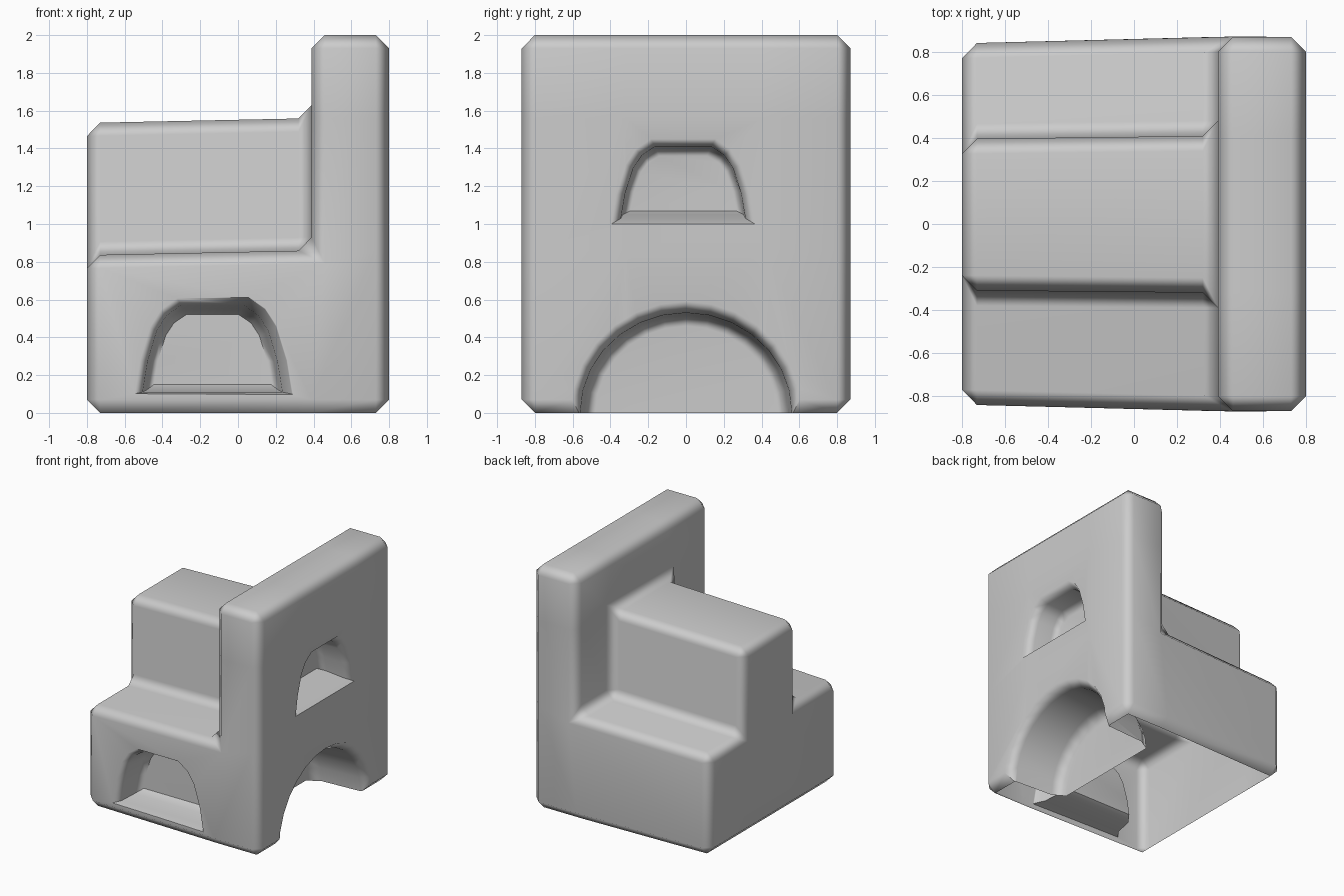
import bpy, bmesh, math
from mathutils import Vector

if "Cube" in bpy.data.objects:
    bpy.data.objects.remove(bpy.data.objects["Cube"])


def make_object(name, bm):
    bmesh.ops.recalc_face_normals(bm, faces=bm.faces[:])
    mesh = bpy.data.meshes.new(name)
    bm.to_mesh(mesh)
    bm.free()
    ob = bpy.data.objects.new(name, mesh)
    bpy.context.collection.objects.link(ob)
    return ob


def apply_modifier(ob, mod):
    bpy.context.view_layer.objects.active = ob
    bpy.ops.object.modifier_apply(modifier=mod.name)


# Stepped body: boundary of the filled cells in a coarse grid
xs = [-0.8, 0.39, 0.8]
ys = [-0.87, -0.32, 0.41, 0.87]
zs = [0.0, 0.86, 1.56, 2.0]


def filled(i, j, k):
    if not (0 <= i < 2 and 0 <= j < 3 and 0 <= k < 3):
        return False
    return i == 1 or k == 0 or (k == 1 and j == 1)


bm = bmesh.new()
for i in range(2):
    for j in range(3):
        for k in range(3):
            if not filled(i, j, k):
                continue
            for axis in range(3):
                for side in (0, 1):
                    n = [i, j, k]
                    n[axis] += 2 * side - 1
                    if filled(*n):
                        continue
                    quad = []
                    for a, b in ((0, 0), (1, 0), (1, 1), (0, 1)):
                        c = [i, j, k]
                        c[axis] += side
                        c[(axis + 1) % 3] += a
                        c[(axis + 2) % 3] += b
                        quad.append(bm.verts.new((xs[c[0]], ys[c[1]], zs[c[2]])))
                    bm.faces.new(quad)
bmesh.ops.remove_doubles(bm, verts=bm.verts[:], dist=0.001)
# Slight taper towards the stepped end
for v in bm.verts:
    if v.co.x < 0:
        v.co.y *= 0.965
        if v.co.z > 0.1:
            v.co.z -= 0.025
body = make_object("stepped_body", bm)
bev = body.modifiers.new("rounding", 'BEVEL')
bev.width = 0.07
bev.segments = 1
bev.limit_method = 'ANGLE'
bev.angle_limit = math.radians(40)
apply_modifier(body, bev)


# Recesses: profile lofted inward along rings of (depth, half width, base z, height)
def cut_recess(name, profile, rings, place):
    bm = bmesh.new()
    loops = [[bm.verts.new(place(u * w, z + v * h, d)) for u, v in profile]
             for d, w, z, h in rings]
    n = len(profile)
    for a, b in zip(loops, loops[1:]):
        for i in range(n):
            bm.faces.new((a[i], a[(i + 1) % n], b[(i + 1) % n], b[i]))
    bm.faces.new(loops[0])
    bm.faces.new(loops[-1])
    cutter = make_object(name, bm)
    cutter.hide_render = True
    mod = body.modifiers.new(name, 'BOOLEAN')
    mod.operation = 'DIFFERENCE'
    mod.solver = 'EXACT'
    mod.object = cutter
    apply_modifier(body, mod)
    bpy.data.objects.remove(cutter)


half = [(1, 0), (0.93, 0.35), (0.8, 0.7), (0.66, 0.88), (0.45, 1)]
niche = half + [(-u, v) for u, v in reversed(half)]
arch = [(math.cos(math.pi * i / 14), math.sin(math.pi * i / 14)) for i in range(15)]
arch = [(1, -0.2)] + arch + [(-1, -0.2)]

cut_recess("front_niche", niche,
           [(-0.06, 0.46, 0.08, 0.58), (0.0, 0.42, 0.1, 0.51),
            (0.07, 0.37, 0.11, 0.46), (0.21, 0.35, 0.12, 0.43), (0.27, 0.31, 0.15, 0.37)],
           lambda s, z, d: Vector((-0.135 + s, -0.857 + d, z)))
cut_recess("side_niche", niche,
           [(-0.06, 0.43, 0.97, 0.52), (0.0, 0.38, 1.0, 0.45),
            (0.07, 0.33, 1.03, 0.38), (0.21, 0.32, 1.05, 0.35), (0.27, 0.28, 1.07, 0.29)],
           lambda s, z, d: Vector((0.8 - d, -0.015 + s, z)))
cut_recess("side_arch", arch,
           [(-0.06, 0.66, 0, 0.64), (0.0, 0.61, 0, 0.59),
            (0.08, 0.56, 0, 0.53), (0.42, 0.54, 0, 0.52), (0.52, 0.48, 0, 0.46)],
           lambda s, z, d: Vector((0.8 - d, s, z)))

# Open underside
bm = bmesh.new()
bm.from_mesh(body.data)
bm.normal_update()
under = [f for f in bm.faces if f.normal.z < -0.9 and f.calc_center_median().z < 0.03]
bmesh.ops.delete(bm, geom=under, context='FACES')
bm.to_mesh(body.data)
bm.free()

# Soft shading
bpy.ops.object.select_all(action='DESELECT')
body.select_set(True)
bpy.context.view_layer.objects.active = body
bpy.ops.object.shade_smooth_by_angle(angle=math.radians(60))
wn = body.modifiers.new("soft_normals", 'WEIGHTED_NORMAL')
wn.keep_sharp = True
